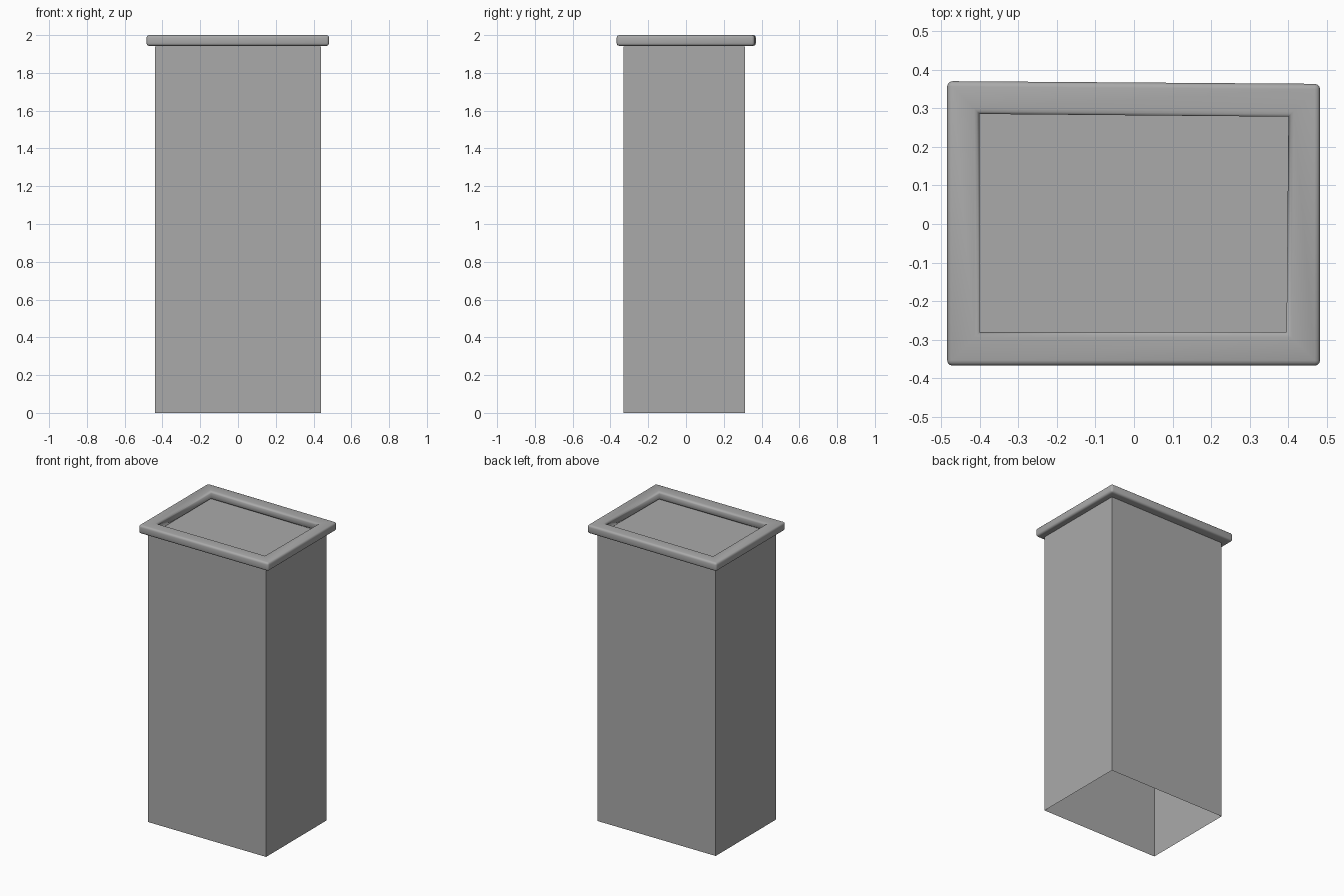
import bpy
import bmesh

default = bpy.data.objects.get("Cube")
if default:
    bpy.data.objects.remove(default, do_unlink=True)

# One plain grey for everything
GREY = (0.4, 0.4, 0.4, 1.0)
grey = bpy.data.materials.new("plain grey")
grey.use_nodes = True
grey.diffuse_color = GREY
grey.node_tree.nodes["Principled BSDF"].inputs["Base Color"].default_value = GREY


def finish(bm, name):
    mesh = bpy.data.meshes.new(name)
    bm.to_mesh(mesh)
    bm.free()
    mesh.materials.append(grey)
    obj = bpy.data.objects.new(name, mesh)
    bpy.context.collection.objects.link(obj)
    return obj


def ring(bm, corners, z):
    return [bm.verts.new((x, y, z)) for x, y in corners]


def bridge(bm, a, b):
    for i in range(4):
        j = (i + 1) % 4
        bm.faces.new((a[i], a[j], b[j], b[i]))


# Body: thin shell, closed on top and open underneath
bm = bmesh.new()
outline = [(-0.44, -0.33), (0.44, -0.33), (0.44, 0.313), (-0.44, 0.313)]
foot, head = ring(bm, outline, 0), ring(bm, outline, 1.941)
bridge(bm, foot, head)
bm.faces.new(head)
finish(bm, "body")

# Rim: slightly skewed rectangular frame with rounded edges
bm = bmesh.new()
outer = [(-0.484, -0.367), (0.482, -0.367), (0.482, 0.363), (-0.484, 0.37)]
inner = [(-0.40, -0.28), (0.395, -0.28), (0.40, 0.278), (-0.40, 0.285)]
loops = [ring(bm, outer, 1.943), ring(bm, outer, 2.0),
         ring(bm, inner, 2.0), ring(bm, inner, 1.943)]
for k in range(4):
    bridge(bm, loops[k], loops[(k + 1) % 4])
bmesh.ops.recalc_face_normals(bm, faces=bm.faces)
convex = [e for e in bm.edges if e.calc_face_angle_signed() > 0.5]
bmesh.ops.bevel(bm, geom=convex, offset=0.014, segments=3, profile=0.5,
                affect='EDGES', clamp_overlap=True)
for f in bm.faces:
    f.smooth = True
finish(bm, "rim")
